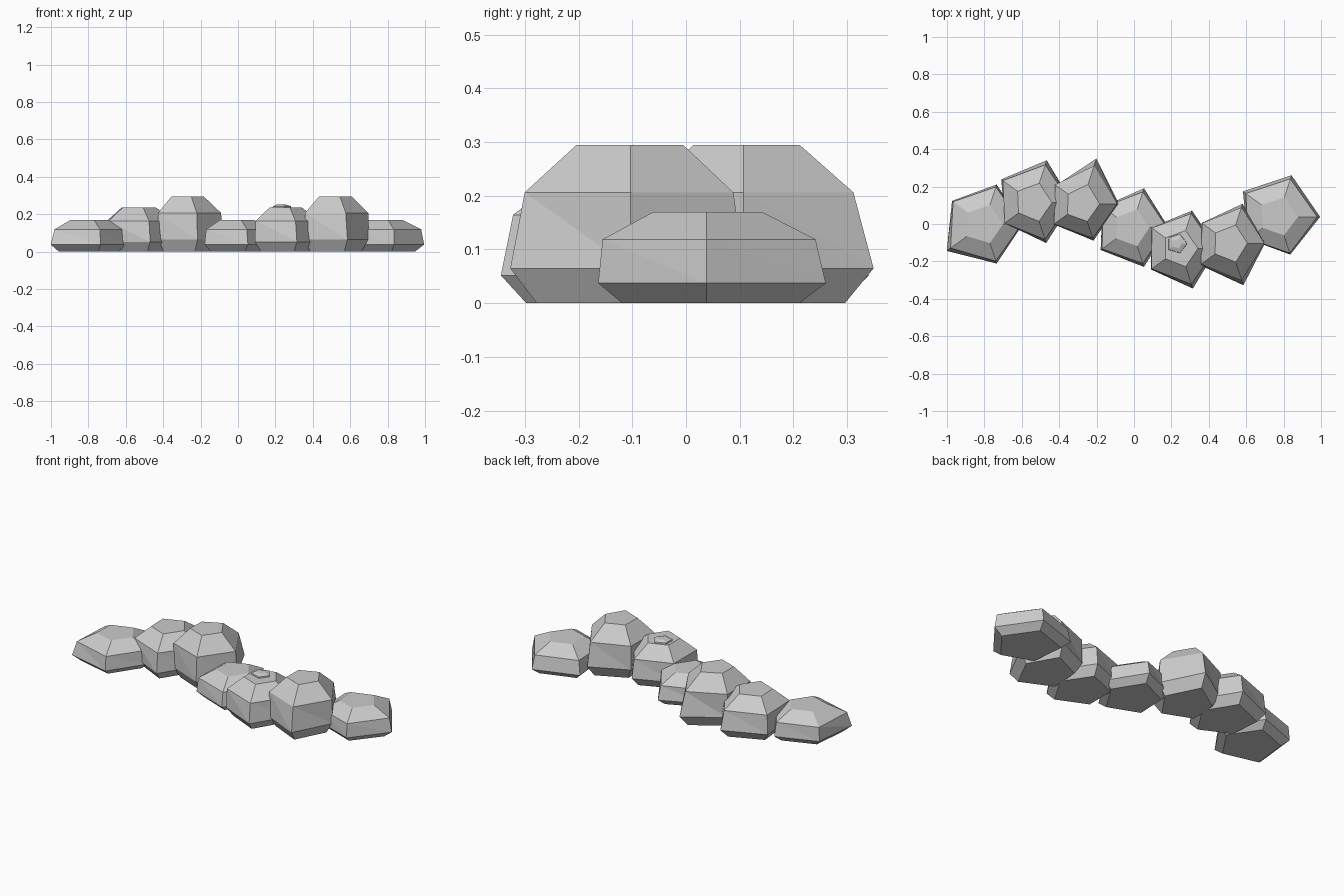
import bpy, bmesh, math

if "Cube" in bpy.data.objects:
    bpy.data.objects.remove(bpy.data.objects["Cube"])

# Shared stone profile: (radius factor, height factor) per ring
PROFILE = [(0.78, 0.0), (1.0, 0.22), (0.94, 0.70), (0.48, 1.0)]


def stone(name, cx, cy, z0, h, radii):
    """Faceted five-sided stone; radii are given at 0, 72, 144, 216, 288 degrees."""
    bm = bmesh.new()
    n = len(radii)
    mean = sum(radii) / n
    rings = []
    for f, k in PROFILE:
        ring = []
        for i, r in enumerate(radii):
            a = math.tau * i / n
            # the crown is more regular than the rim
            rr = f * (r if k < 0.5 else 0.5 * (r + mean))
            ring.append(bm.verts.new((cx + rr * math.cos(a), cy + rr * math.sin(a), z0 + k * h)))
        rings.append(ring)
    for lo, up in zip(rings, rings[1:]):
        for i in range(n):
            j = (i + 1) % n
            bm.faces.new((lo[i], lo[j], up[i]))
            bm.faces.new((lo[j], up[j], up[i]))
    bm.faces.new(rings[0][::-1])
    bm.faces.new(rings[-1])
    bmesh.ops.recalc_face_normals(bm, faces=bm.faces[:])
    mesh = bpy.data.meshes.new(name)
    bm.to_mesh(mesh)
    bm.free()
    ob = bpy.data.objects.new(name, mesh)
    bpy.context.collection.objects.link(ob)
    return ob


# Winding row of boulders: centre x, centre y, height, corner radii
ROW = [
    (-0.803, 0.000, 0.170, (0.21, 0.222, 0.21, 0.245, 0.222)),
    (-0.540, 0.115, 0.235, (0.21, 0.237, 0.21, 0.185, 0.228)),
    (-0.280, 0.107, 0.295, (0.20, 0.255, 0.17, 0.185, 0.206)),
    (-0.015, -0.020, 0.170, (0.20, 0.222, 0.19, 0.202, 0.220)),
    (0.245, -0.130, 0.235, (0.20, 0.212, 0.19, 0.192, 0.226)),
    (0.512, -0.103, 0.295, (0.188, 0.222, 0.185, 0.198, 0.236)),
    (0.770, 0.038, 0.170, (0.225, 0.234, 0.232, 0.200, 0.212)),
]
for i, (x, y, h, radii) in enumerate(ROW, 1):
    stone(f"boulder_{i}", x, y, 0, h, radii)

# Small pebble resting on the fifth boulder
stone("pebble", 0.23, -0.105, 0.222, 0.029, (0.056, 0.056, 0.056, 0.058, 0.055))
